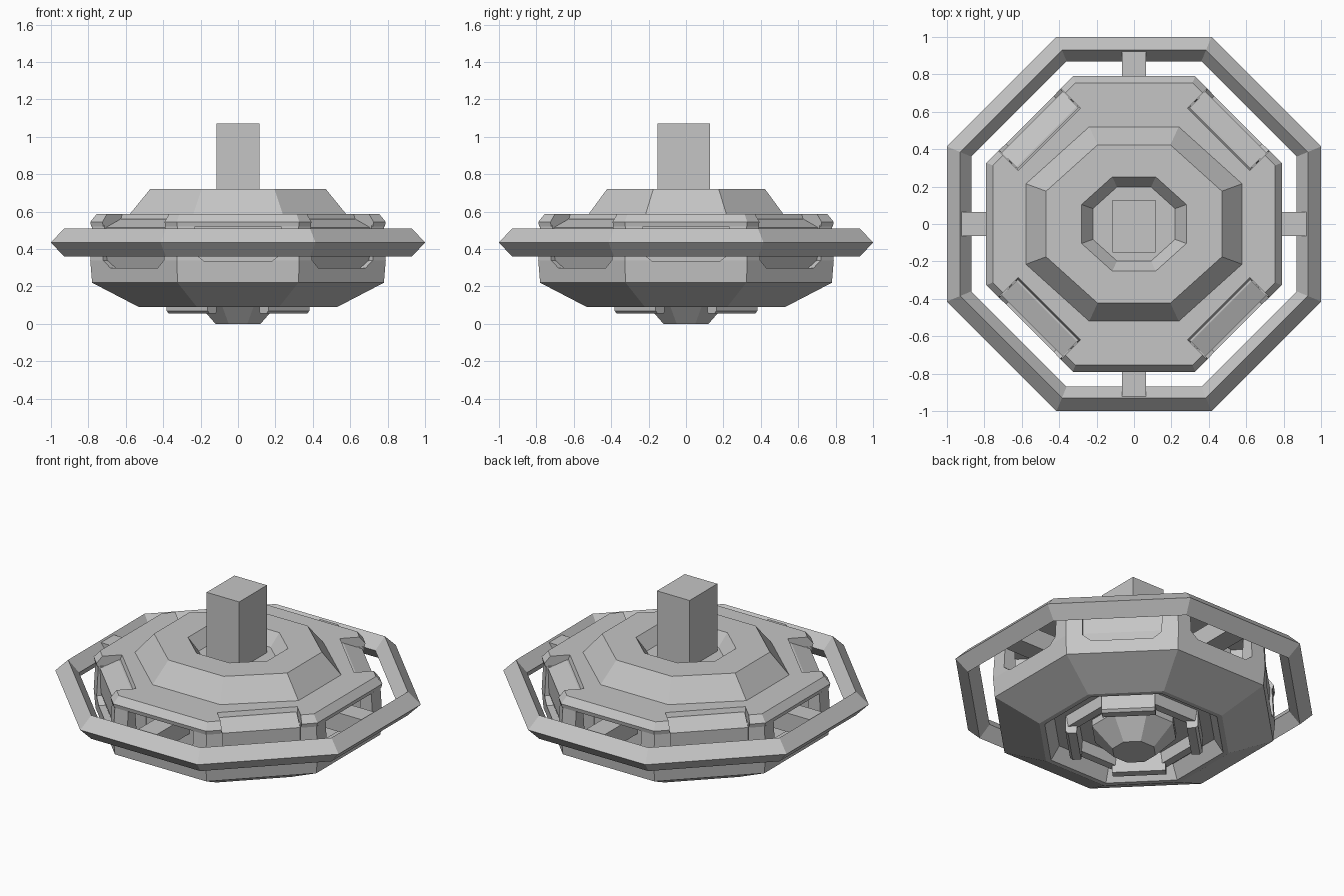
import bpy, bmesh, math
from mathutils import Matrix, Vector

if "Cube" in bpy.data.objects:
    bpy.data.objects.remove(bpy.data.objects["Cube"], do_unlink=True)

grey = bpy.data.materials.new("hull_grey")
grey.use_nodes = True
GREY = (0.56, 0.56, 0.56, 1)
grey.diffuse_color = GREY
grey.node_tree.nodes["Principled BSDF"].inputs["Base Color"].default_value = GREY


def finish(name, bm):
    bmesh.ops.remove_doubles(bm, verts=bm.verts, dist=1e-5)
    bmesh.ops.recalc_face_normals(bm, faces=bm.faces)
    mesh = bpy.data.meshes.new(name)
    bm.to_mesh(mesh)
    bm.free()
    mesh.materials.append(grey)
    ob = bpy.data.objects.new(name, mesh)
    bpy.context.collection.objects.link(ob)
    return ob


def octagon_solid(name, profile, y_scale=1.0):
    """Sweep a closed (apothem, z) profile around eight sides."""
    bm = bmesh.new()
    rings = []
    for k in range(8):
        a = math.pi / 8 + k * math.pi / 4
        rings.append([bm.verts.new((r / math.cos(math.pi / 8) * math.cos(a),
                                    r / math.cos(math.pi / 8) * math.sin(a) * y_scale, z))
                      for r, z in profile])
    n = len(profile)
    for k in range(8):
        p, q = rings[k], rings[(k + 1) % 8]
        for i in range(n):
            j = (i + 1) % n
            if profile[i][0] == 0 and profile[j][0] == 0:
                continue
            if profile[i][0] == 0:
                bm.faces.new((p[i], q[j], p[j]))
            elif profile[j][0] == 0:
                bm.faces.new((p[i], q[i], p[j]))
            else:
                bm.faces.new((p[i], q[i], q[j], p[j]))
    loose = [v for v in bm.verts if not v.link_faces]
    bmesh.ops.delete(bm, geom=loose, context='VERTS')
    return finish(name, bm)


def four_prisms(name, outline, axis, depth, start=0.0):
    """Extrude an outline, then repeat it at four quarter turns.
    axis 'T': outline is (radius, z), depth is a tangent range.
    axis 'R': outline is (tangent, z), depth is a radius range."""
    bm = bmesh.new()
    for k in range(4):
        turn = Matrix.Rotation(start + k * math.pi / 2, 3, 'Z')
        ends = []
        for d in depth:
            pts = [(u, d, z) if axis == 'T' else (d, u, z) for u, z in outline]
            ends.append([bm.verts.new(turn @ Vector(p)) for p in pts])
        a, b = ends
        bm.faces.new(a)
        bm.faces.new(b)
        for i in range(len(a)):
            j = (i + 1) % len(a)
            bm.faces.new((a[i], a[j], b[j], b[i]))
    return finish(name, bm)


def cut(target, cutter):
    mod = target.modifiers.new("cut", 'BOOLEAN')
    mod.operation = 'DIFFERENCE'
    mod.solver = 'EXACT'
    mod.object = cutter
    bpy.context.view_layer.objects.active = target
    bpy.ops.object.modifier_apply(modifier=mod.name)
    bpy.data.objects.remove(cutter, do_unlink=True)


def window(z):
    """Opening with chamfered lower corners and its sill at height z."""
    half = [(0.18, z), (0.23, z + 0.04), (0.23, 0.6)]
    return half + [(-u, h) for u, h in reversed(half)]


DIAG = math.pi / 4

# Outer ring with a diamond section, and its spokes
octagon_solid("outer_ring", [(1.0, 0.435), (0.93, 0.51), (0.87, 0.435), (0.93, 0.36)])
four_prisms("ring_spokes", [(-0.065, 0.38), (0.065, 0.38), (0.065, 0.50), (-0.065, 0.50)],
            'R', (0.57, 0.93))

# Lower bowl; its wall rises to the deck and is cut by eight windows
bowl = octagon_solid("lower_bowl", [
    (0, 0.17), (0.45, 0.17), (0.50, 0.09), (0.53, 0.09), (0.78, 0.22),
    (0.79, 0.34), (0.78, 0.525), (0.71, 0.525), (0.69, 0.31), (0, 0.31)])
cut(bowl, four_prisms("cardinal_window_cutter", window(0.335), 'R', (0.66, 0.9)))
cut(bowl, four_prisms("diagonal_window_cutter", window(0.30), 'R', (0.66, 0.9), DIAG))

# Inner core and the sloped panels filling the diagonal windows
octagon_solid("inner_core", [(0, 0.25), (0.58, 0.25), (0.58, 0.55), (0, 0.55)])
four_prisms("diagonal_panels",
            [(0.56, 0.28), (0.74, 0.28), (0.765, 0.36), (0.77, 0.515), (0.66, 0.56), (0.56, 0.56)],
            'T', (-0.229, 0.229), DIAG)

# Upper deck with a bevelled edge and sloped diagonal notches
deck = octagon_solid("upper_deck", [(0, 0.52), (0.785, 0.52), (0.79, 0.545), (0.755, 0.588), (0, 0.588)])
cut(deck, four_prisms("notch_cutter", [(0.67, 0.5), (0.9, 0.5), (0.9, 0.6), (0.636, 0.6)],
                      'T', (-0.235, 0.235), DIAG))

# Dome with a sunken well, and the square mast in it
octagon_solid("dome", [(0, 0.57), (0.58, 0.585), (0.47, 0.72), (0.28, 0.72), (0.22, 0.64), (0, 0.64)], 0.9)
bm = bmesh.new()
bmesh.ops.create_cube(bm, size=1, matrix=Matrix.Translation((0, -0.012, 0.84))
                      @ Matrix.Diagonal((0.23, 0.28, 0.46, 1)))
finish("mast", bm)

# Underside: hub, low rim and four lugs
octagon_solid("bottom_hub", [(0, 0), (0.12, 0), (0.235, 0.13), (0.235, 0.19), (0, 0.19)])
octagon_solid("bottom_rim", [(0.31, 0.18), (0.32, 0.10), (0.37, 0.10), (0.38, 0.18)])
four_prisms("bottom_lugs", [(0.31, 0.18), (0.32, 0.055), (0.37, 0.055), (0.385, 0.07), (0.385, 0.18)],
            'T', (-0.155, 0.155), DIAG)
